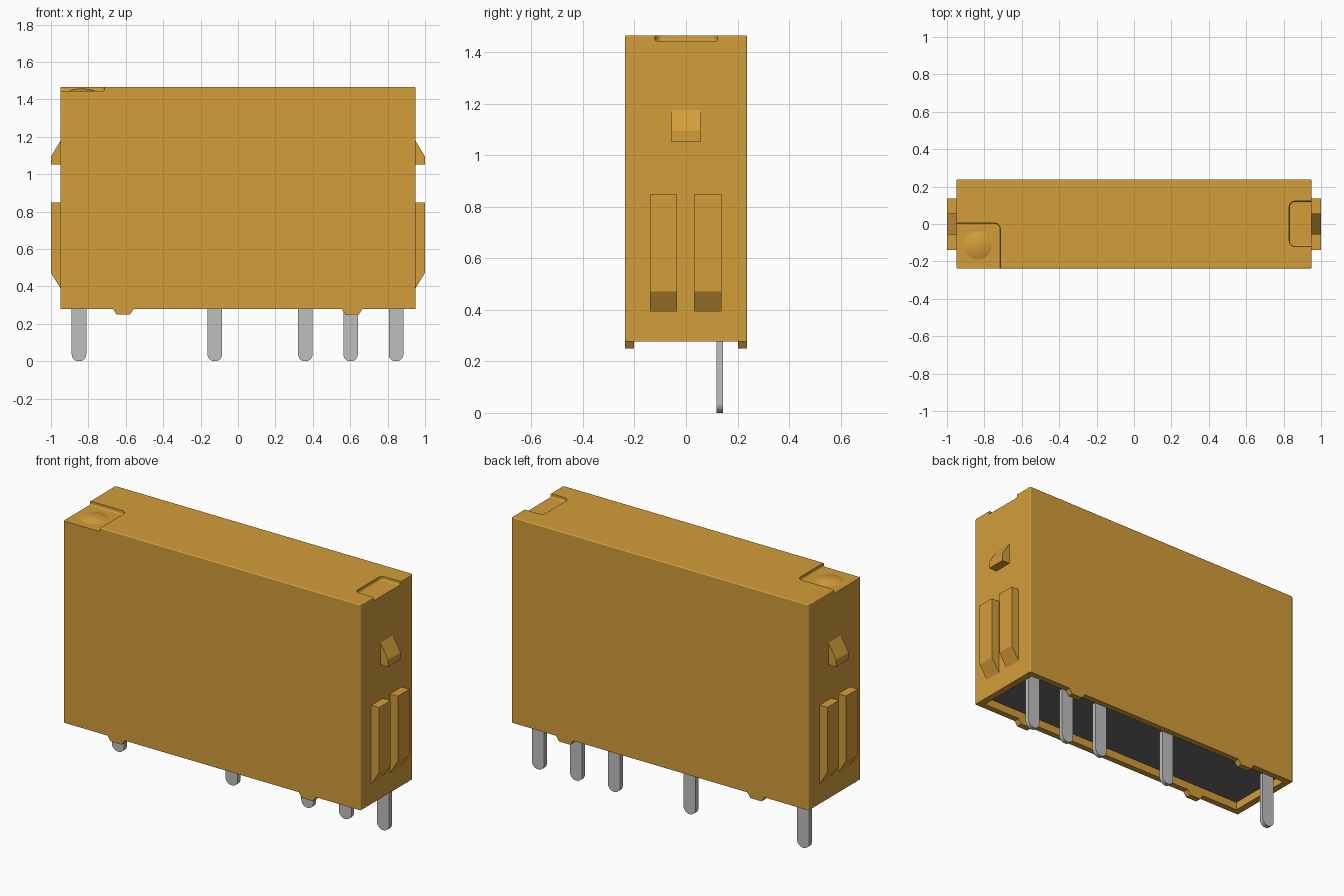
import bpy, bmesh, math
from mathutils import Vector

cube = bpy.data.objects.get("Cube")
if cube:
    bpy.data.objects.remove(cube, do_unlink=True)


def material(name, rgb):
    m = bpy.data.materials.new(name)
    m.use_nodes = True
    m.diffuse_color = (*rgb, 1)
    bsdf = m.node_tree.nodes["Principled BSDF"]
    bsdf.inputs["Base Color"].default_value = (*rgb, 1)
    bsdf.inputs["Roughness"].default_value = 0.5
    return m


AMBER = material("amber plastic", (0.65, 0.34, 0.042))
GREY = material("pin metal", (0.52, 0.52, 0.52))
DARK = material("dark resin", (0.15, 0.15, 0.15))


def finish(name, bm, mat):
    bmesh.ops.recalc_face_normals(bm, faces=bm.faces)
    me = bpy.data.meshes.new(name)
    bm.to_mesh(me)
    bm.free()
    ob = bpy.data.objects.new(name, me)
    bpy.context.collection.objects.link(ob)
    me.materials.append(mat)
    return ob


def prism_bm(outline, lo, hi, axis):
    """Extrude a 2D outline: axis 'Y' takes (x, z) points, 'Z' takes (x, y)."""
    bm = bmesh.new()
    put = (lambda a, b, c: (a, c, b)) if axis == 'Y' else (lambda a, b, c: (a, b, c))
    face = bm.faces.new([bm.verts.new(put(a, b, lo)) for a, b in outline])
    ext = bmesh.ops.extrude_face_region(bm, geom=[face])
    verts = [g for g in ext["geom"] if isinstance(g, bmesh.types.BMVert)]
    step = Vector((0, hi - lo, 0)) if axis == 'Y' else Vector((0, 0, hi - lo))
    bmesh.ops.translate(bm, verts=verts, vec=step)
    # extruding a lone face leaves the start cap in place or not; close it if open
    if any(e.is_boundary for e in bm.edges):
        bmesh.ops.holes_fill(bm, edges=[e for e in bm.edges if e.is_boundary])
    bmesh.ops.recalc_face_normals(bm, faces=bm.faces)
    return bm


def prism(name, outline, lo, hi, axis, mat):
    return finish(name, prism_bm(outline, lo, hi, axis), mat)


def rect(x0, x1, y0, y1):
    return [(x0, y0), (x1, y0), (x1, y1), (x0, y1)]


def arc(cx, cy, r, a0, a1, n=6):
    return [(cx + r * math.cos(math.radians(a0 + (a1 - a0) * i / n)),
             cy + r * math.sin(math.radians(a0 + (a1 - a0) * i / n))) for i in range(n + 1)]


def cut(target, cutter):
    mod = target.modifiers.new("cut", 'BOOLEAN')
    mod.operation = 'DIFFERENCE'
    mod.solver = 'EXACT'
    mod.object = cutter
    bpy.context.view_layer.objects.active = target
    bpy.ops.object.modifier_apply(modifier=mod.name)
    bpy.data.objects.remove(cutter, do_unlink=True)


def smooth(ob):
    """Smooth rounded edges while the large faces stay flat."""
    bpy.ops.object.select_all(action='DESELECT')
    ob.select_set(True)
    bpy.context.view_layer.objects.active = ob
    bpy.ops.object.shade_smooth_by_angle(angle=math.radians(32))
    mod = ob.modifiers.new("flat faces", 'WEIGHTED_NORMAL')
    mod.keep_sharp = True
    mod.weight = 100


HX, HY, Z0, Z1 = 0.95, 0.2375, 0.278, 1.466
FLOOR = 1.444

# Case: tall box with softly rounded vertical and top edges
bm = prism_bm(rect(-HX, HX, -HY, HY), Z0, Z1, 'Z')
edges = [e for e in bm.edges if max(v.co.z for v in e.verts) > Z0 + 0.1]
bmesh.ops.bevel(bm, geom=edges, offset=0.006, segments=3, profile=0.5, affect='EDGES')
case = finish("case", bm, AMBER)


# Recesses in the top: a corner step and an end notch, with softened floors
def top_cutter(outline):
    bm = prism_bm(outline, FLOOR, Z1 + 0.1, 'Z')
    low = [e for e in bm.edges if all(v.co.z < FLOOR + 0.001 for v in e.verts)]
    bmesh.ops.bevel(bm, geom=low, offset=0.008, segments=3, profile=0.5, affect='EDGES')
    return finish("top_cutter", bm, AMBER)


cut(case, top_cutter([(-1.1, -0.4), (-0.715, -0.4)]
                     + arc(-0.745, -0.025, 0.03, 0, 90) + [(-1.1, 0.005)]))
cut(case, top_cutter([(1.1, -0.12), (1.1, 0.122)]
                     + arc(0.86, 0.092, 0.03, 90, 180) + arc(0.86, -0.09, 0.03, 180, 270)))

# Open underside
cut(case, prism("underside_cutter", rect(-HX + 0.04, HX - 0.04, -HY + 0.036, HY - 0.036),
                Z0 - 0.1, 0.335, 'Z', AMBER))
smooth(case)

# Resin fill inside the underside
prism("resin_base", rect(-HX + 0.03, HX - 0.03, -HY + 0.026, HY - 0.026),
      0.325, 0.345, 'Z', DARK)

# Low dome in the corner step
R_DOME, H_DOME = 0.075, 0.014
R_SPH = (R_DOME ** 2 + H_DOME ** 2) / (2 * H_DOME)
bm = bmesh.new()
profile = []
for i in range(6):
    r = R_DOME * i / 5
    z = FLOOR + H_DOME - R_SPH + math.sqrt(R_SPH ** 2 - r ** 2)
    profile.append(bm.verts.new((-0.835 + r, -0.115, z)))
lines = [bm.edges.new(p) for p in zip(profile, profile[1:])]
bmesh.ops.spin(bm, geom=profile + lines, cent=(-0.835, -0.115, 0), axis=(0, 0, 1),
               angle=math.tau, steps=32, use_duplicate=False)
bmesh.ops.remove_doubles(bm, verts=bm.verts, dist=1e-5)
dome = finish("top_dome", bm, AMBER)
if sum(p.normal.z for p in dome.data.polygons) < 0:
    dome.data.flip_normals()
smooth(dome)

# Catches and ribs on both ends
CATCH = [(0.94, 1.177), (0.95, 1.177), (1.0, 1.094), (1.0, 1.052), (0.94, 1.052)]
RIB = [(0.94, 0.849), (1.0, 0.849), (1.0, 0.472), (0.95, 0.392), (0.94, 0.392)]
for side, s in (("left", 1), ("right", -1)):
    for name, shape, y0, y1 in (("catch", CATCH, -0.057, 0.057),
                                ("front_rib", RIB, -0.14, -0.034),
                                ("back_rib", RIB, 0.031, 0.137)):
        prism(f"{side}_{name}", [(s * x, z) for x, z in shape], y0, y1, 'Y', AMBER)

# Stand-off feet along both long walls
for side, y0, y1 in (("front", -HY, -HY + 0.036), ("back", HY - 0.036, HY)):
    for end, x in (("right", -0.613), ("left", 0.61)):
        foot = [(x - 0.055, Z0), (x - 0.036, 0.25), (x + 0.036, 0.25), (x + 0.055, Z0)]
        prism(f"{side}_{end}_foot", foot, y0, y1, 'Y', AMBER)

# Flat pins with rounded tips
W, R = 0.039, 0.037
for i, x in enumerate((-0.85, -0.124, 0.36, 0.602, 0.845)):
    tip = arc(x - W + R, R, R, 180, 270) + arc(x + W - R, R, R, 270, 360)
    pin = prism(f"pin_{i + 1}", [(x - W, 0.335)] + tip + [(x + W, 0.335)],
                0.119, 0.144, 'Y', GREY)
    smooth(pin)
